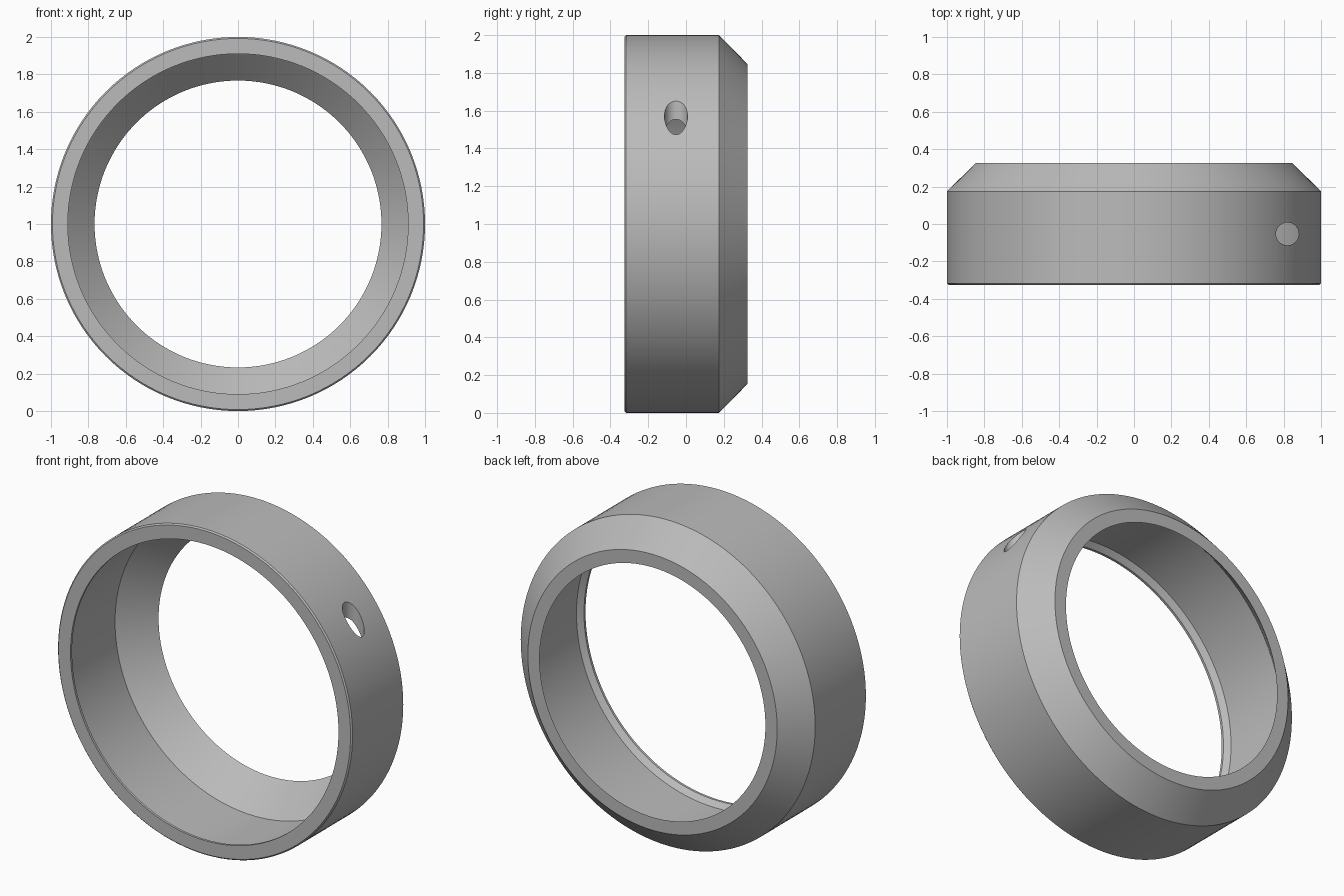
import bpy, bmesh, math
from mathutils import Vector, Matrix

if "Cube" in bpy.data.objects:
    bpy.data.objects.remove(bpy.data.objects["Cube"])

SEGMENTS = 128

grey = bpy.data.materials.new("plain grey")
grey.use_nodes = True
colour = (0.5, 0.5, 0.5, 1)
grey.diffuse_color = colour
grey.node_tree.nodes["Principled BSDF"].inputs["Base Color"].default_value = colour


def make_object(name, bm):
    bmesh.ops.recalc_face_normals(bm, faces=bm.faces)
    mesh = bpy.data.meshes.new(name)
    bm.to_mesh(mesh)
    bm.free()
    mesh.materials.append(grey)
    obj = bpy.data.objects.new(name, mesh)
    bpy.context.collection.objects.link(obj)
    return obj


# Collar wall section as (radius, y): outer skin, back rim, inner cone, bore, front lip
section = [
    (0.992, -0.325), (1.0, -0.317), (1.0, 0.175), (0.847, 0.325),
    (0.767, 0.325), (0.94, 0.15), (0.94, -0.28), (0.91, -0.31), (0.91, -0.325),
]
bm = bmesh.new()
verts = [bm.verts.new((r, y, 0)) for r, y in section]
edges = [bm.edges.new((a, b)) for a, b in zip(verts, verts[1:] + verts[:1])]
bmesh.ops.spin(bm, geom=verts + edges, cent=(0, 0, 0), axis=(0, 1, 0),
               angle=math.tau, steps=SEGMENTS, use_duplicate=False)
bmesh.ops.remove_doubles(bm, verts=bm.verts, dist=0.0005)
bmesh.ops.translate(bm, verts=bm.verts, vec=Vector((0, 0, 1)))
collar = make_object("ring_collar", bm)

# Vertical drilled hole through the upper wall on one side
bm = bmesh.new()
bmesh.ops.create_cone(bm, cap_ends=True, segments=48, radius1=0.061, radius2=0.061,
                      depth=0.6, matrix=Matrix.Translation((0.82, -0.053, 1.5)))
cutter = make_object("hole_cutter", bm)
cutter.hide_render = True

drill = collar.modifiers.new("drilled hole", 'BOOLEAN')
drill.operation = 'DIFFERENCE'
drill.solver = 'EXACT'
drill.object = cutter

bpy.ops.object.select_all(action='DESELECT')
collar.select_set(True)
bpy.context.view_layer.objects.active = collar
bpy.ops.object.modifier_apply(modifier=drill.name)
bpy.data.objects.remove(cutter)
bpy.ops.object.shade_smooth_by_angle(angle=math.radians(25))
